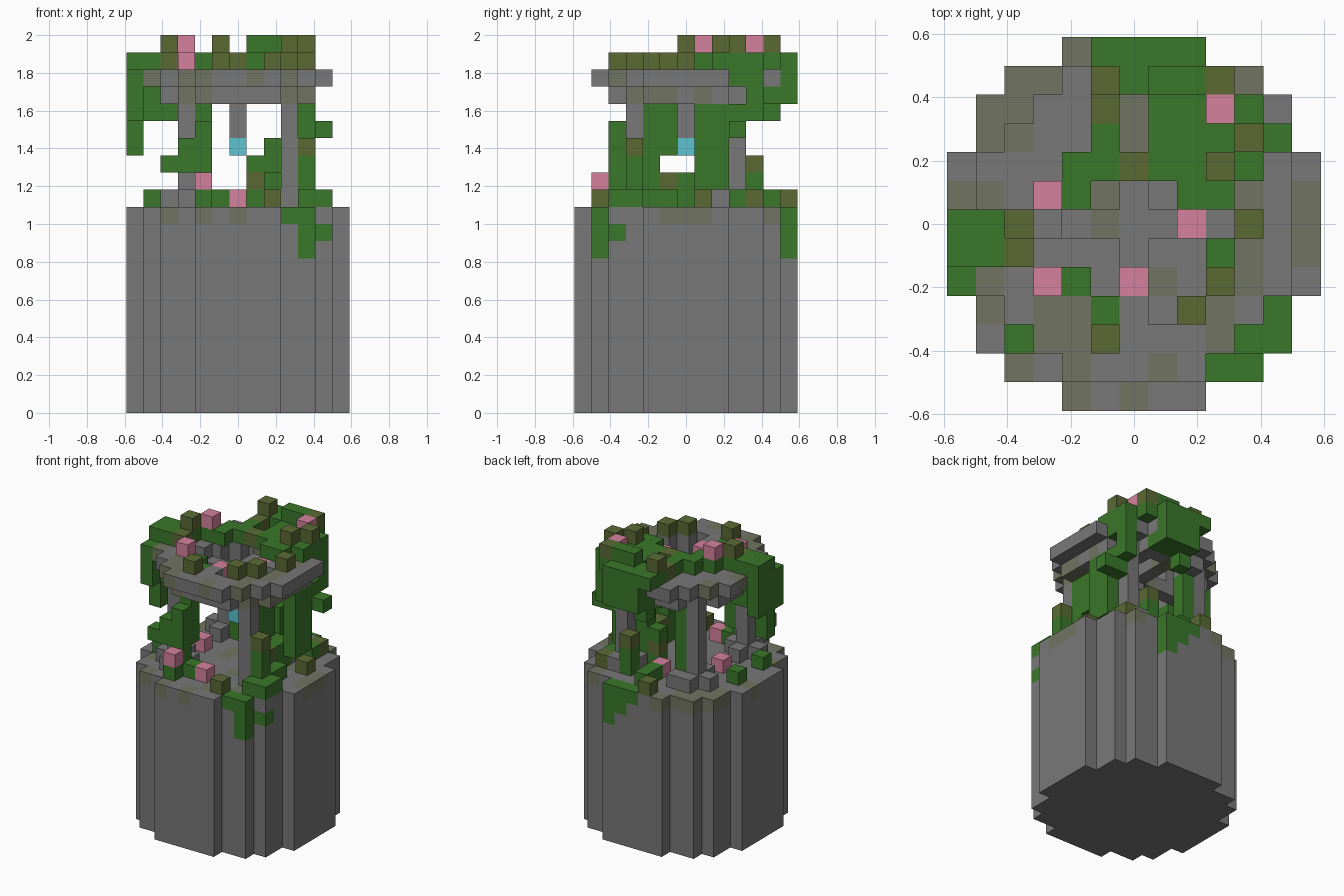
import bpy
import bmesh
from mathutils import Vector

cube = bpy.data.objects.get("Cube")
if cube:
    bpy.data.objects.remove(cube, do_unlink=True)

UNIT = 1 / 11          # edge of one block
MID = 6                # plan column and row of the centre


# Materials, given as display colours and stored as linear values
def material(name, *rgb):
    colour = [((c / 255 + 0.055) / 1.055) ** 2.4 for c in rgb] + [1]
    mat = bpy.data.materials.new(name)
    mat.use_nodes = True
    mat.diffuse_color = colour
    shader = mat.node_tree.nodes["Principled BSDF"]
    shader.inputs["Base Color"].default_value = colour
    shader.inputs["Roughness"].default_value = 1
    return mat


STONE = material("grey stone", 120, 120, 120)
MOSS = material("mossy stone", 113, 117, 97)
LEAF = material("leaf green", 58, 119, 42)
BUD = material("olive bud", 91, 106, 52)
BLOSSOM = material("pink blossom", 212, 129, 157)
GLOW = material("teal lantern glow", 93, 196, 207)

SIDES = [Vector(s) for s in ((1, 0, 0), (-1, 0, 0), (0, 1, 0), (0, -1, 0), (0, 0, 1), (0, 0, -1))]


# Build one part from block cells, keeping only the outer faces
def build(name, cells, mats, pick=lambda cell: 0):
    cells = set(cells)
    bm = bmesh.new()
    for cell in sorted(cells):
        centre = Vector(cell) + Vector((0, 0, 0.5))
        for n in SIDES:
            if tuple(int(a + b) for a, b in zip(cell, n)) in cells:
                continue
            u = Vector((n.y, n.z, n.x))
            v = n.cross(u)
            corners = [(centre + (n + u * a + v * b) / 2) * UNIT
                       for a, b in ((-1, -1), (1, -1), (1, 1), (-1, 1))]
            face = bm.faces.new([bm.verts.new(c) for c in corners])
            face.material_index = pick(cell)
    bmesh.ops.remove_doubles(bm, verts=bm.verts, dist=UNIT / 100)
    mesh = bpy.data.meshes.new(name)
    bm.to_mesh(mesh)
    bm.free()
    for mat in mats:
        mesh.materials.append(mat)
    obj = bpy.data.objects.new(name, mesh)
    bpy.context.collection.objects.link(obj)


# Read a plan drawn row by row from the back, one letter per block
def plan(text, letter):
    return [(col - MID, MID - row) for row, line in enumerate(text.split())
            for col, ch in enumerate(line) if ch == letter]


def column(x, y, low, high):
    return [(x, y, z) for z in range(low, high + 1)]


# All plan positions whose squared radius lies in a band
def band(inner, outer):
    span = range(-MID, MID + 1)
    return [(x, y) for x in span for y in span if inner < x * x + y * y <= outer]


CANOPY = """
.....gggg....
.....ggggg...
.....o.gggg..
.....g.gggg..
....ggogggg..
...gg...gg...
ggg.......o..
ggo..........
...p.....o...
........o....
.....o.......
"""
FLOOR = """
.....o.......
......g......
......g.g.o..
....g.p...g..
.......g.....
.g......gg.o.
...p.....g...
.........gg..
.g.......gg..
..........gg.
....ggp...gg.
....g...o....
"""
MOSSY = """
....m........
..mm......m..
.mm...m......
.mm...m......
.............
mm...m....m.m
.....m......m
..........m.m
.m.....m..m..
.m.mm....m...
...mm....m...
..m.m..m.....
....m.m......
"""

# Plants: ground cover and canopy from the plans
FLOOR_Z, CANOPY_Z, TOP_Z = 12, 20, 21
plants = {}
for letter in "gop":
    plants[letter] = ([(x, y, FLOOR_Z) for x, y in plan(FLOOR, letter)]
                      + [(x, y, CANOPY_Z) for x, y in plan(CANOPY, letter)])

# Vines climbing the pillars and standing on the floor
vines = [(4, 3, 16, 17), (4, 2, 13, 17), (4, 1, 13, 17), (2, 2, 12, 15), (1, 2, 14, 14),
         (2, 1, 13, 13), (3, 1, 13, 13), (3, 0, 13, 13), (-2, 3, 13, 17),
         (3, -2, 13, 17), (3, -1, 15, 18), (-2, -3, 14, 17), (-2, -4, 13, 16),
         (-3, -4, 14, 15), (-4, -4, 14, 14), (4, -3, 13, 14), (5, 3, 16, 16), (2, 4, 13, 13)]
# Vines hanging from the canopy
hanging = [(-6, -1, 15, 19), (-6, 0, 17, 19), (-6, -2, 17, 19), (-5, -1, 17, 18),
           (-4, -1, 17, 17), (0, 6, 18, 19), (1, 6, 18, 19), (2, 6, 18, 19), (4, 3, 19, 19),
           (0, 5, 17, 18), (1, 5, 18, 18), (2, 5, 18, 18), (4, 4, 17, 19)]
# Vines running down the side of the drum
trailing = [(4, -5, 9, 11), (5, -4, 10, 10), (3, -5, 11, 11),
            (2, 6, 9, 11), (1, 6, 10, 11), (0, 6, 11, 11)]
for vine in vines + hanging + trailing:
    plants["g"] += column(*vine)

# Single leaves, buds and blossoms
plants["g"] += [(1, 5, TOP_Z), (2, 5, TOP_Z), (-2, -2, 19), (-1, -3, 19)]
plants["o"] += [(x, y, TOP_Z) for x, y in ((-1, 5), (3, 5), (3, 2), (4, 3), (-4, 0))]
plants["o"] += [(4, -3, 15), (2, 4, 14), (1, 2, 13), (3, -1, 13)]
plants["p"] += [(3, 4, TOP_Z), (-3, 1, TOP_Z), (0, -2, 19), (2, 0, 19), (-2, -5, 13)]

build("leaves_and_vines", plants["g"], [LEAF])
build("buds", plants["o"], [BUD])
build("blossoms", plants["p"], [BLOSSOM])
taken = set(plants["g"] + plants["o"] + plants["p"])

# Stonework leaves room for the plants; moss grows on its upper courses
moss_spots = set(plan(MOSSY, "m"))
moss_courses = {11, 18, 19}


def stone(name, cells):
    build(name, set(cells) - taken, [STONE, MOSS],
          lambda c: int(c[2] in moss_courses and c[:2] in moss_spots))


# Round drum
stone("drum", [c for x, y in band(-1, 41) for c in column(x, y, 0, 11)])

# Four pillars with small cross-shaped feet
pillars, feet = [], [(-2, 4, 12)]
for x in (-3, 3):
    for y in (-3, 3):
        pillars += column(x, y, 12, 17)
        feet += [(x + s, y, 12) for s in (-1, 1)] + [(x, y + s, 12) for s in (-1, 1)]
stone("pillars", pillars)
stone("pillar_feet", [f for f in feet if f[1] > 0 or f[0] < 0])

# Two stepped rings and the crossed beams inside them
stubs = [(3, 0, 19), (-3, 0, 19), (0, 3, 19), (0, -3, 19)]
stone("lower_ring", [(x, y, 18) for x, y in band(10, 20)])
stone("upper_ring", [(x, y, 19) for x, y in band(10, 29)] + stubs)
stone("cross_beams", [(x, y, 18) for x, y in band(-1, 10) if x == 0 or y == 0])

# Lantern hanging from the crossing
stone("lantern_chain", column(0, 0, 16, 17))
build("lantern", column(0, 0, 15, 15), [GLOW])
